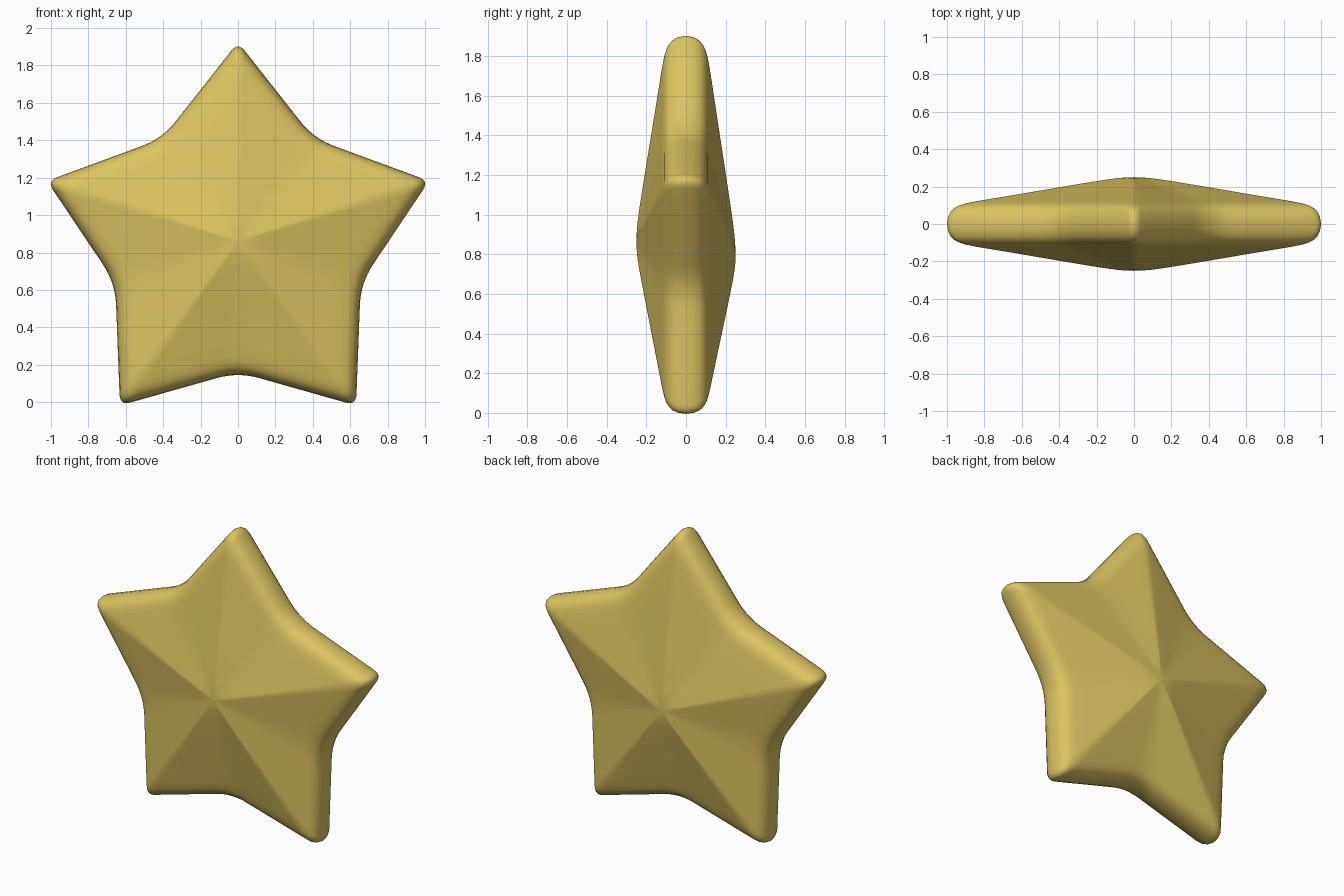
import bpy, bmesh
from math import sin, cos, pi
from mathutils import Vector

if "Cube" in bpy.data.objects:
    bpy.data.objects.remove(bpy.data.objects["Cube"])

CZ = 0.851            # height of the star centre
R_TIP, R_IN = 1.074, 0.69

# Sharp star outline, alternating tips and valleys
corners = [Vector(((R_TIP if i % 2 == 0 else R_IN) * sin(i * pi / 5),
                   (R_TIP if i % 2 == 0 else R_IN) * cos(i * pi / 5))) for i in range(10)]

# Round every corner with a small quadratic curve
outline = []
for i, c in enumerate(corners):
    d = 0.06 if i % 2 == 0 else 0.12
    a = c + (corners[i - 1] - c).normalized() * d
    b = c + (corners[(i + 1) % 10] - c).normalized() * d
    for k in range(9):
        t = k / 8
        outline.append(a * (1 - t) ** 2 + c * 2 * t * (1 - t) + b * t * t)
    n = corners[(i + 1) % 10]
    d2 = 0.12 if i % 2 == 0 else 0.06
    e = n + (c - n).normalized() * d2
    outline += [b.lerp(e, f) for f in (0.25, 0.5, 0.75)]

# Half section: scale of outline against half thickness
half = [(0.04, 0.249), (0.09, 0.245), (0.15, 0.237), (0.22, 0.226), (0.4, 0.196),
        (0.6, 0.162), (0.75, 0.137), (0.85, 0.12), (0.9, 0.11), (0.935, 0.099),
        (0.96, 0.085), (0.98, 0.066), (0.993, 0.04)]
section = [(s, -y) for s, y in half] + [(1, 0)] + [(s, y) for s, y in reversed(half)]

bm = bmesh.new()


def shift(s, y):
    # the back peak sits a little lower than the front one
    return (-0.06 if y > 0 else 0.01) * (1 - s)


rings = [[bm.verts.new((p.x * s, y, CZ + p.y * s + shift(s, y))) for p in outline]
         for s, y in section]
N = len(outline)
for r0, r1 in zip(rings, rings[1:]):
    for i in range(N):
        j = (i + 1) % N
        bm.faces.new((r0[i], r0[j], r1[j], r1[i]))
# Rounded peaks, front and back
for ring, y in ((rings[0], -0.25), (rings[-1], 0.25)):
    peak = bm.verts.new((0, y, CZ + shift(0, y)))
    for i in range(N):
        bm.faces.new((ring[i], ring[(i + 1) % N], peak))
bmesh.ops.recalc_face_normals(bm, faces=bm.faces)
for f in bm.faces:
    f.smooth = True

mesh = bpy.data.meshes.new("star")
bm.to_mesh(mesh)
bm.free()
star = bpy.data.objects.new("star", mesh)
bpy.context.collection.objects.link(star)

gold = bpy.data.materials.new("gold")
gold.diffuse_color = (0.72, 0.55, 0.12, 1)
gold.use_nodes = True
gold.node_tree.nodes["Principled BSDF"].inputs["Base Color"].default_value = gold.diffuse_color
mesh.materials.append(gold)
